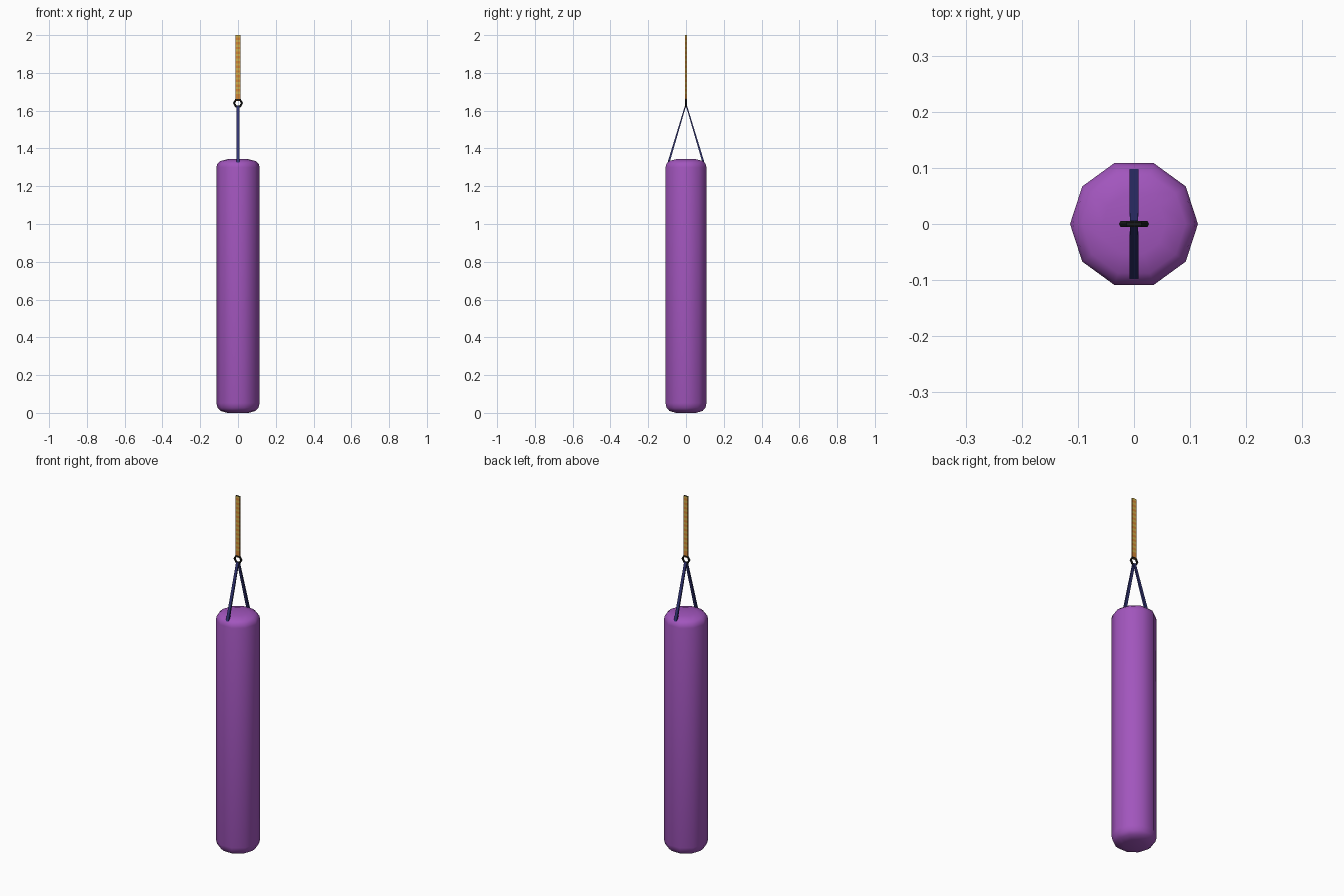
import bpy, bmesh, math
from mathutils import Vector

if "Cube" in bpy.data.objects:
    bpy.data.objects.remove(bpy.data.objects["Cube"])


def mat(name, col):
    m = bpy.data.materials.new(name)
    m.diffuse_color = (*col, 1)
    m.use_nodes = True
    m.node_tree.nodes["Principled BSDF"].inputs["Base Color"].default_value = m.diffuse_color
    return m


PURPLE = mat("purple vinyl", (0.36, 0.092, 0.51))
NAVY = mat("navy strap", (0.03, 0.033, 0.17))
BLACK = mat("black metal", (0.01, 0.01, 0.01))
YELLOW = mat("yellow webbing", (0.62, 0.42, 0.07))
ORANGE = mat("orange webbing", (0.65, 0.24, 0.035))


def loft(name, rings, mats, smooth=False):
    """Skin a list of point rings and close both ends."""
    bm = bmesh.new()
    vs = [[bm.verts.new(p) for p in r] for r in rings]
    n = len(vs[0])
    for a, b in zip(vs, vs[1:]):
        for i in range(n):
            j = (i + 1) % n
            bm.faces.new((a[i], a[j], b[j], b[i]))
    bm.faces.new(vs[0][::-1])
    bm.faces.new(vs[-1])
    bmesh.ops.recalc_face_normals(bm, faces=bm.faces)
    me = bpy.data.meshes.new(name)
    for m in mats:
        me.materials.append(m)
    bm.to_mesh(me)
    bm.free()
    for p in me.polygons:
        p.use_smooth = smooth
    ob = bpy.data.objects.new(name, me)
    bpy.context.collection.objects.link(ob)
    return ob


def rect(c, hx, hy):
    return [(c[0] + sx * hx, c[1] + sy * hy, c[2])
            for sx, sy in ((-1, -1), (1, -1), (1, 1), (-1, 1))]


# ten-sided padded bag with rounded ends
profile = [(0.056, 0), (0.092, 0.010), (0.108, 0.026), (0.114, 0.052),
           (0.114, 1.300), (0.109, 1.320), (0.092, 1.334), (0.056, 1.343)]
loft("bag_body",
     [[(r * math.cos(math.tau * i / 10), r * math.sin(math.tau * i / 10), z)
       for i in range(10)] for r, z in profile], [PURPLE], True)

# two straps running up to the ring
for side, s in (("front", -1), ("back", 1)):
    loft(side + "_strap",
         [rect(Vector((0, s * 0.094, 1.320)), 0.008, 0.0055),
          rect(Vector((0, s * 0.003, 1.625)), 0.0075, 0.003)], [NAVY])

# six-sided hanging ring
bpy.ops.mesh.primitive_torus_add(major_segments=6, minor_segments=6,
                                 major_radius=0.021, minor_radius=0.006,
                                 location=(0, 0, 1.64),
                                 rotation=(math.pi / 2, 0, 0))
ring = bpy.context.object
ring.name = "hanging_ring"
ring.data.materials.append(BLACK)

# woven hanging webbing: alternating cross bands, orange near the ring
BANDS, Z0, Z1 = 28, 1.652, 2.0
step = (Z1 - Z0) / BANDS
web = loft("hanging_webbing",
           [rect((0, 0, Z0 + i * step), 0.013, 0.004) for i in range(BANDS + 1)],
           [YELLOW, ORANGE, BLACK])
for p in web.data.polygons:
    band = int((p.center.z - Z0) / step)
    p.material_index = 1 if band % 2 == 0 or band < 3 else 0
    if abs(p.normal.z) > 0.5:
        p.material_index = 2
